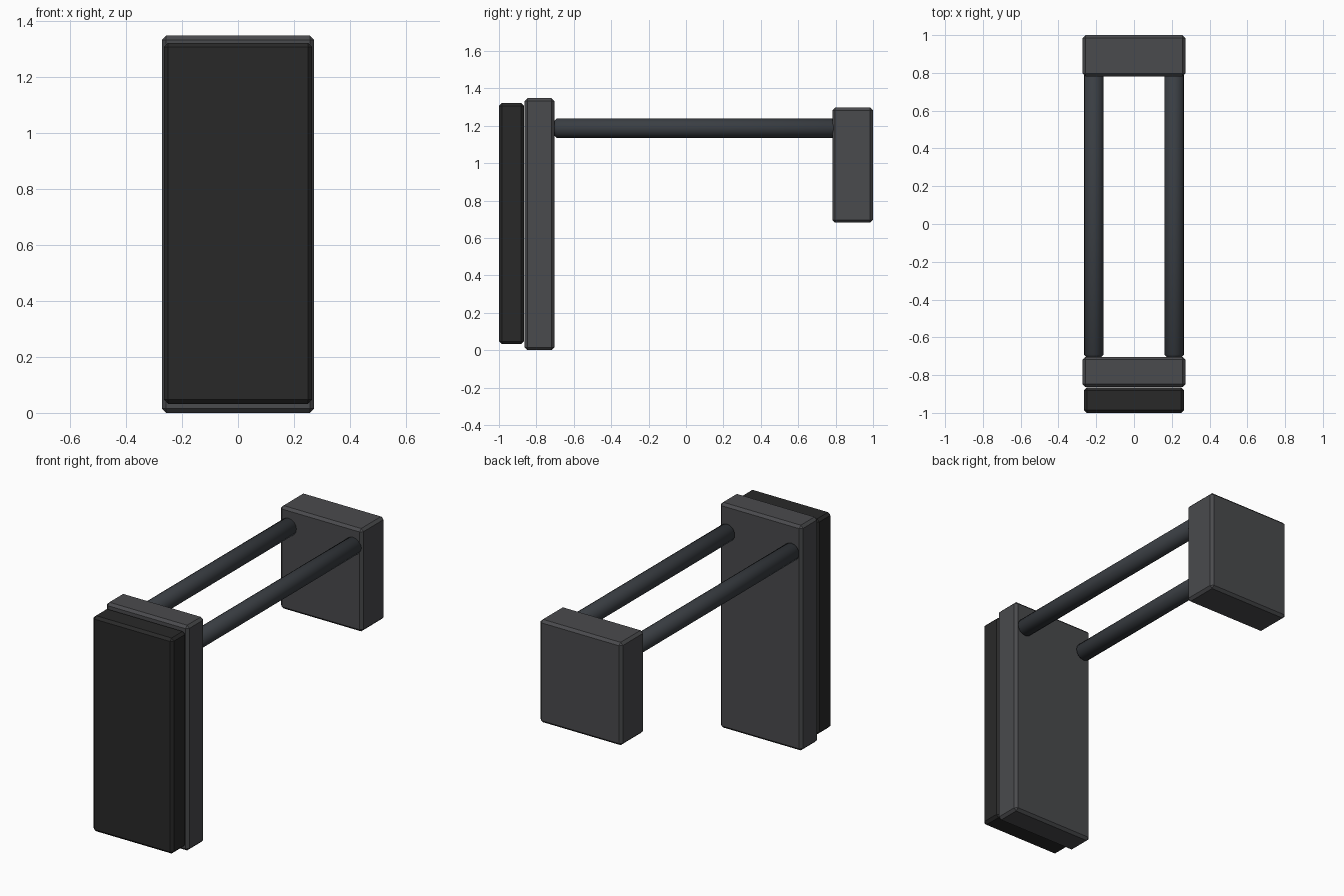
import bpy
import bmesh
import math
from mathutils import Matrix, Vector

if "Cube" in bpy.data.objects:
    bpy.data.objects.remove(bpy.data.objects["Cube"])


def material(name, rgb):
    mat = bpy.data.materials.new(name)
    mat.diffuse_color = (*rgb, 1.0)
    mat.use_nodes = True
    mat.node_tree.nodes["Principled BSDF"].inputs["Base Color"].default_value = mat.diffuse_color
    return mat


def finish(name, bm, mat, bevel):
    mesh = bpy.data.meshes.new(name)
    bm.to_mesh(mesh)
    bm.free()
    obj = bpy.data.objects.new(name, mesh)
    bpy.context.collection.objects.link(obj)
    mesh.materials.append(mat)
    mod = obj.modifiers.new("Bevel", "BEVEL")
    mod.width = bevel
    mod.segments = 1
    mod.limit_method = "ANGLE"
    mod.angle_limit = math.radians(40)
    return obj


def box(name, half_x, y, z, mat):
    bm = bmesh.new()
    size = Vector((2 * half_x, y[1] - y[0], z[1] - z[0]))
    bmesh.ops.create_cube(bm, size=1)
    bmesh.ops.scale(bm, vec=size, verts=bm.verts)
    bmesh.ops.translate(bm, vec=(0, sum(y) / 2, sum(z) / 2), verts=bm.verts)
    return finish(name, bm, mat, 0.015)


def rod(name, x, y, z, radius, mat):
    bm = bmesh.new()
    bmesh.ops.create_cone(bm, cap_ends=True, segments=16, radius1=radius,
                          radius2=radius, depth=y[1] - y[0])
    bmesh.ops.rotate(bm, matrix=Matrix.Rotation(math.pi / 2, 3, "X"), verts=bm.verts)
    bmesh.ops.translate(bm, vec=(x, sum(y) / 2, z), verts=bm.verts)
    for f in bm.faces:
        f.smooth = len(f.verts) == 4
    return finish(name, bm, mat, 0.012)


housing = material("housing_grey", (0.068, 0.069, 0.074))
rubber = material("pad_black", (0.022, 0.022, 0.022))
steel = material("rod_grey", (0.042, 0.048, 0.056))

# Front pad and the plate behind it
box("front_pad", 0.265, (-1.0, -0.866), (0.032, 1.321), rubber)
box("front_plate", 0.272, (-0.863, -0.703), (0.0, 1.347), housing)

# Rear block
box("rear_block", 0.272, (0.782, 1.0), (0.682, 1.297), housing)

# Pair of connecting rods
for side, x in (("left", -0.213), ("right", 0.213)):
    rod(side + "_rod", x, (-0.703, 0.80), 1.187, 0.052, steel)
